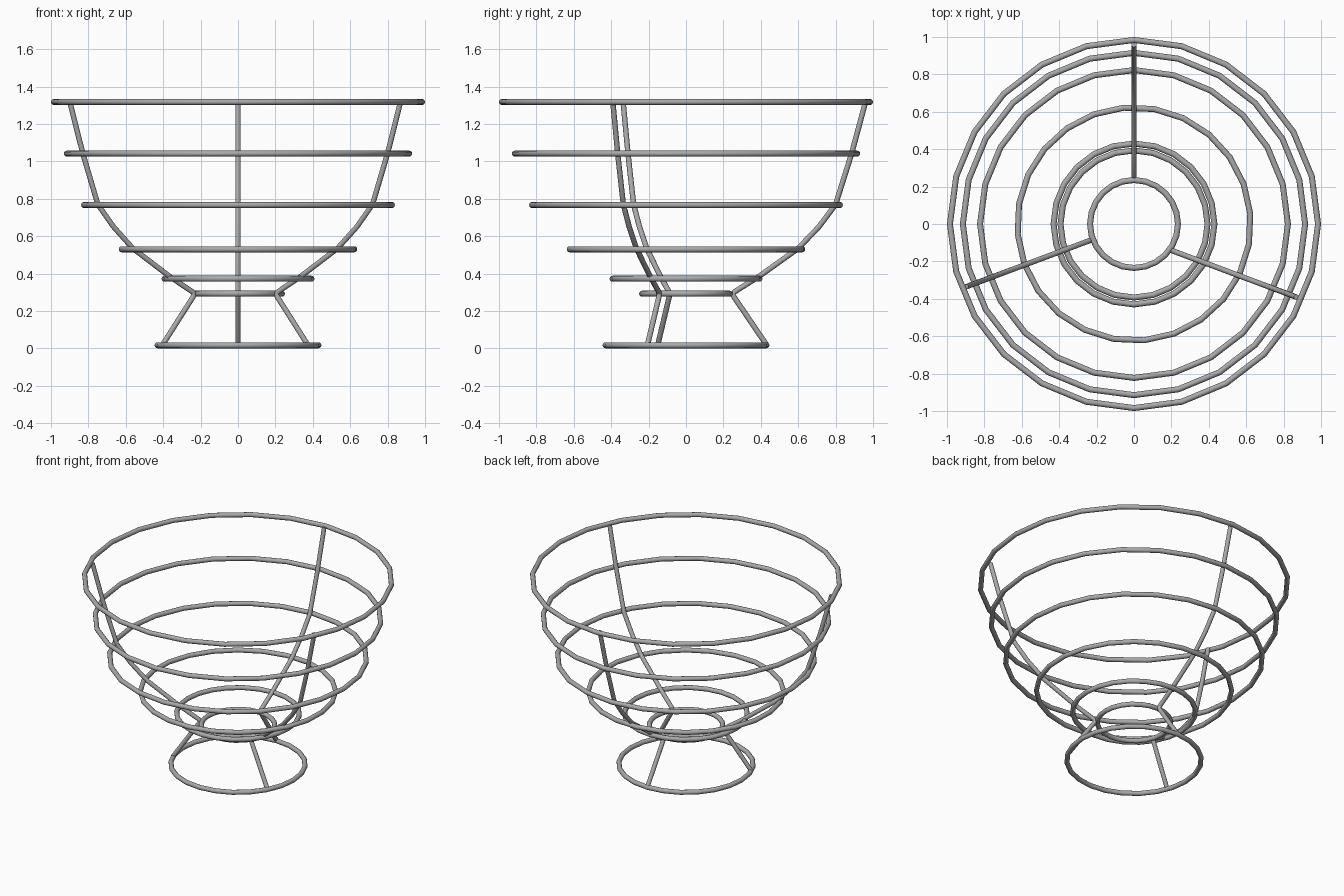
import bpy
from math import radians, cos, sin

cube = bpy.data.objects.get("Cube")
if cube:
    bpy.data.objects.remove(cube, do_unlink=True)

# Single grey wire material
metal = bpy.data.materials.new("grey_metal")
metal.use_nodes = True
grey = (0.4, 0.4, 0.4, 1)
metal.diffuse_color = grey
metal.node_tree.nodes["Principled BSDF"].inputs["Base Color"].default_value = grey


def ring(name, radius, z, turn=0):
    bpy.ops.mesh.primitive_torus_add(
        major_segments=24, minor_segments=12, major_radius=radius,
        minor_radius=0.016, location=(0, 0, z), rotation=(0, 0, radians(turn)))
    obj = bpy.context.object
    obj.name = name
    obj.data.materials.append(metal)
    bpy.ops.object.shade_smooth()


def strut(name, angle, offset=(0, 0)):
    # Bent wire following the bowl profile in one vertical plane
    curve = bpy.data.curves.new(name, "CURVE")
    curve.dimensions = "3D"
    curve.bevel_depth = 0.0145
    curve.bevel_resolution = 4
    curve.use_fill_caps = True
    spline = curve.splines.new("POLY")
    spline.points.add(len(PROFILE) - 1)
    a = radians(angle)
    for point, (r, z) in zip(spline.points, PROFILE):
        point.co = (r * cos(a) + offset[0], r * sin(a) + offset[1], z, 1)
    spline.use_smooth = True
    obj = bpy.data.objects.new(name, curve)
    bpy.context.collection.objects.link(obj)
    curve.materials.append(metal)


# Horizontal rings from foot to rim
ring("foot_ring", 0.43, 0.017)
ring("waist_ring", 0.235, 0.293)
ring("bowl_ring_1", 0.393, 0.373)
ring("bowl_ring_2", 0.624, 0.53, 5)
ring("bowl_ring_3", 0.823, 0.767)
ring("bowl_ring_4", 0.915, 1.042)
ring("rim_ring", 0.984, 1.318)

# Three supporting wires (radius, height)
PROFILE = [(0.43, 0.02), (0.257, 0.275), (0.25, 0.29), (0.26, 0.303),
           (0.39, 0.385), (0.60, 0.535), (0.71, 0.65), (0.80, 0.77),
           (0.885, 1.04), (0.96, 1.318)]
strut("back_strut", 90)
strut("right_strut", 200.5)
strut("left_strut", -20.5, (-0.03, -0.055))
